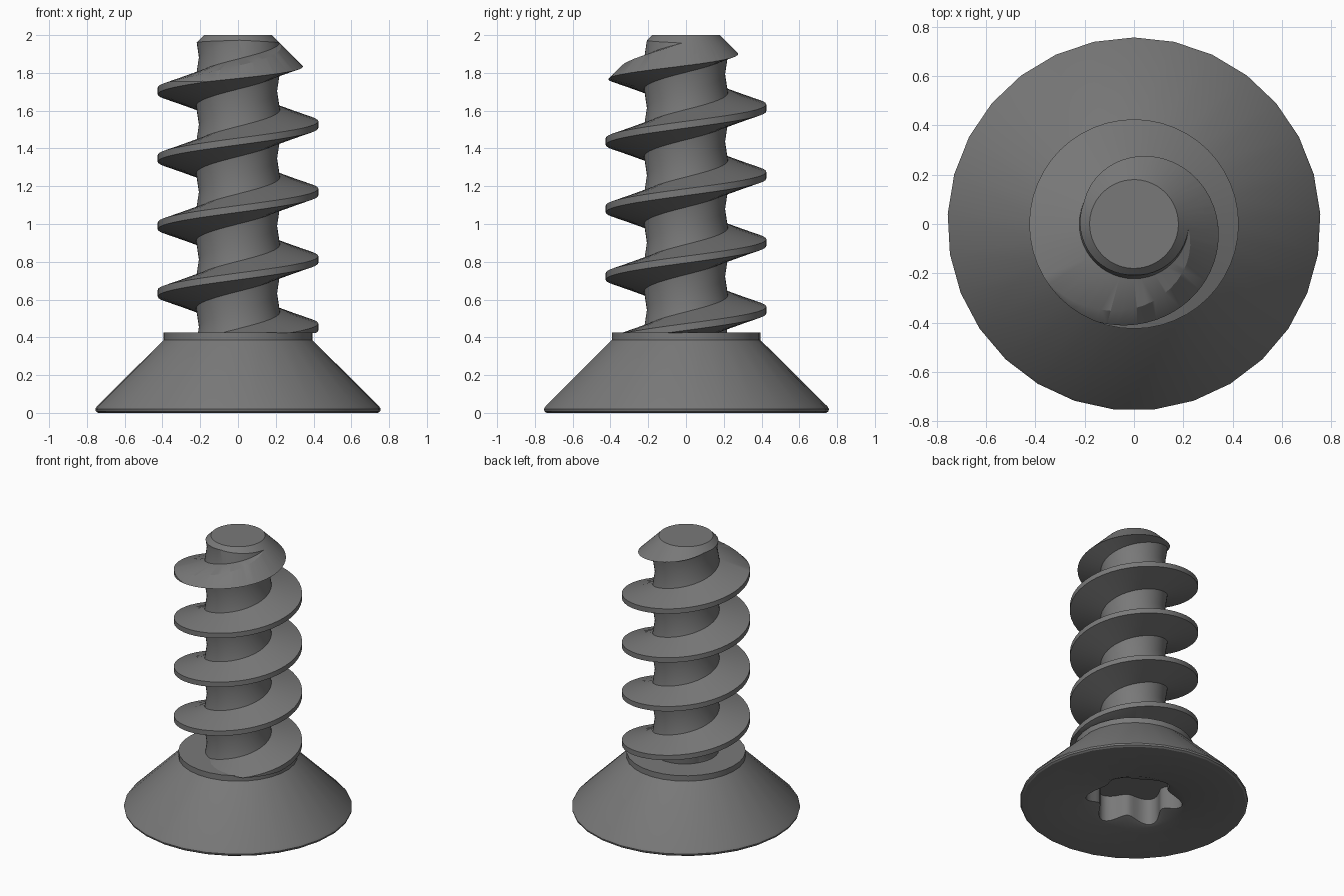
import bpy, bmesh, math

if "Cube" in bpy.data.objects:
    bpy.data.objects.remove(bpy.data.objects["Cube"])

STEEL = bpy.data.materials.new("dark_steel")
STEEL.diffuse_color = (0.19, 0.19, 0.19, 1)
STEEL.use_nodes = True
STEEL.node_tree.nodes["Principled BSDF"].inputs["Base Color"].default_value = STEEL.diffuse_color

PITCH = 0.357          # thread rise per turn
CREST_Z = 0.455        # crest height at angle 0, turn 0
HEAD_TOP = 0.425


def finish(bm, name):
    bmesh.ops.recalc_face_normals(bm, faces=bm.faces[:])
    mesh = bpy.data.meshes.new(name)
    bm.to_mesh(mesh)
    bm.free()
    ob = bpy.data.objects.new(name, mesh)
    bpy.context.collection.objects.link(ob)
    mesh.materials.append(STEEL)
    return ob


def activate(ob):
    bpy.ops.object.select_all(action='DESELECT')
    ob.select_set(True)
    bpy.context.view_layer.objects.active = ob


def ring(bm, n, start, func):
    """Closed ring of vertices; func(angle) gives radius and height."""
    out = []
    for i in range(n):
        a = start + 2 * math.pi * i / n
        r, z = func(a)
        out.append(bm.verts.new((r * math.cos(a), r * math.sin(a), z)))
    return out


def skin(bm, rings):
    for lo, hi in zip(rings, rings[1:]):
        n = len(lo)
        for i in range(n):
            j = (i + 1) % n
            bm.faces.new((lo[i], lo[j], hi[j], hi[i]))


def loop_edges(bm, verts):
    return [bm.edges.get((verts[i], verts[(i + 1) % len(verts)])) for i in range(len(verts))]


# Countersunk head with a six-lobed drive recess in its underside
bm = bmesh.new()
profile = [(0.742, 0), (0.754, 0.008), (0.757, 0.02), (0.748, 0.035),
           (0.395, 0.385), (0.395, HEAD_TOP)]
outer = [ring(bm, 29, math.pi / 2, lambda a, p=p: p) for p in profile]
skin(bm, outer)
bm.faces.new(outer[-1])


def lobe(a):
    return 0.282 - 0.042 * math.cos(6 * a)


recess = [ring(bm, 72, 0, lambda a: (0.345, 0)),
          ring(bm, 72, 0, lambda a: (lobe(a), (0.345 - lobe(a)) * 0.4)),
          ring(bm, 72, 0, lambda a: (lobe(a), 0.2))]
skin(bm, recess)
bm.faces.new(recess[-1])
bmesh.ops.triangle_fill(bm, use_beauty=True,
                        edges=loop_edges(bm, outer[0]) + loop_edges(bm, recess[0]))
head = finish(bm, "head")

# Threaded shank: a thread profile swept along a helix
N = 48
section = [(0.222, -0.08), (0.425, -0.018), (0.425, 0.018), (0.222, 0.08), (0.207, 0.178)]
first, last = -2 * N, 7 * N
bm = bmesh.new()
grid = {}
for k in range(first, last + N + 1):
    a = 2 * math.pi * k / N
    threaded = -N <= k <= 6 * N
    for p, (r, dz) in enumerate(section):
        if k > last and p > 0:
            continue
        r = r if threaded else 0.207
        grid[k, p] = bm.verts.new((r * math.cos(a), r * math.sin(a),
                                   CREST_Z + PITCH * k / N + dz))


def point(k, p):
    return grid[k, p] if p < 5 else grid[k + N, 0]


for k in range(first, last):
    for p in range(5):
        bm.faces.new((point(k, p), point(k + 1, p), point(k + 1, p + 1), point(k, p + 1)))

# close both ends with fans
border = [e for e in bm.edges if e.is_boundary]
bottom = bm.verts.new((0, 0, -2))
top = bm.verts.new((0, 0, 5))
for e in border:
    low = (e.verts[0].co.z + e.verts[1].co.z) / 2 < 1
    bm.faces.new((e.verts[0], e.verts[1], bottom if low else top))
bmesh.ops.delete(bm, geom=[v for v in bm.verts if not v.link_faces], context='VERTS')
shank = finish(bm, "threaded_shank")

# Envelope trims the shank flat at the head and to a chamfered tip
bm = bmesh.new()
env = [ring(bm, 64, 0.031, lambda a, p=p: p)
       for p in [(0.6, HEAD_TOP - 0.002), (0.6, 1.58), (0.18, 2.0)]]
skin(bm, env)
bm.faces.new(env[0])
bm.faces.new(env[-1])
envelope = finish(bm, "trim_envelope")
envelope.hide_render = True

mod = shank.modifiers.new("trim", 'BOOLEAN')
mod.operation = 'INTERSECT'
mod.solver = 'EXACT'
mod.object = envelope
activate(shank)
bpy.ops.object.modifier_apply(modifier=mod.name)
bpy.data.objects.remove(envelope, do_unlink=True)

for ob in (head, shank):
    activate(ob)
    bpy.ops.object.shade_smooth_by_angle(angle=math.radians(30))
